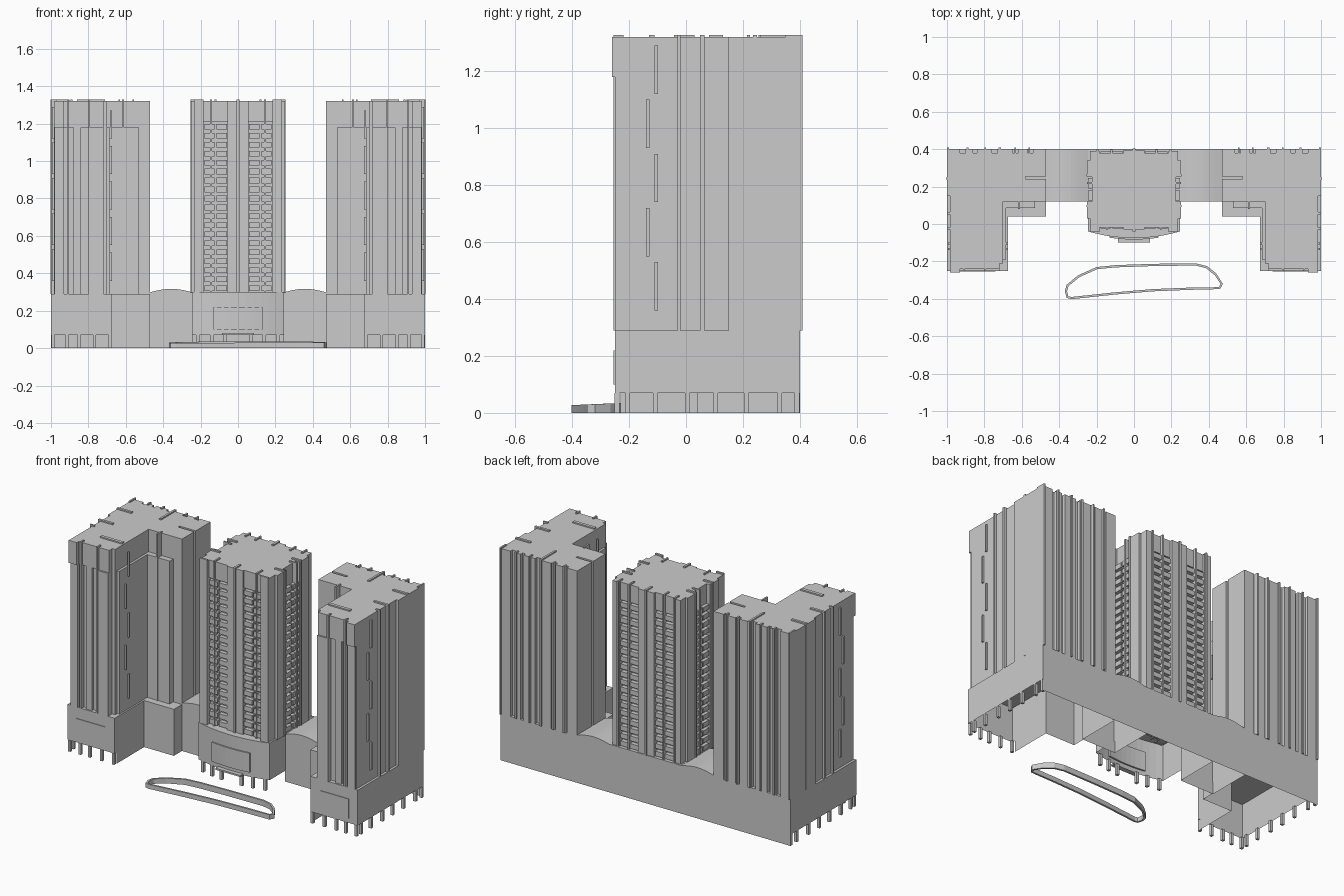
import bpy, bmesh, math
from mathutils import Vector

if "Cube" in bpy.data.objects:
    bpy.data.objects.remove(bpy.data.objects["Cube"])

def finish(name, bm):
    me = bpy.data.meshes.new(name)
    bm.to_mesh(me)
    bm.free()
    ob = bpy.data.objects.new(name, me)
    bpy.context.collection.objects.link(ob)
    return ob

def prism(name, pts, a, b, axis='z', open_bottom=True):
    """Closed outline extruded along z (x,y points) or y (x,z points)."""
    bm = bmesh.new()
    if axis == 'z':
        vs = [bm.verts.new((x, y, a)) for x, y in pts]
        d = Vector((0, 0, b - a))
    else:
        vs = [bm.verts.new((x, a, z)) for x, z in pts]
        d = Vector((0, b - a, 0))
    f = bm.faces.new(vs)
    r = bmesh.ops.extrude_face_region(bm, geom=[f], use_keep_orig=True)
    bmesh.ops.translate(bm, vec=d, verts=[v for v in r['geom'] if isinstance(v, bmesh.types.BMVert)])
    bmesh.ops.recalc_face_normals(bm, faces=bm.faces[:])
    if open_bottom:
        low = [f for f in bm.faces if f.normal.z < -0.9]
        bmesh.ops.delete(bm, geom=low, context='FACES')
    return finish(name, bm)

def boxes(name, items):
    """Many boxes in one mesh, each (x0, x1, y0, y1, z0, z1)."""
    bm = bmesh.new()
    for x0, x1, y0, y1, z0, z1 in items:
        vs = bmesh.ops.create_cube(bm, size=1)['verts']
        for v in vs:
            v.co = ((x0 + x1) / 2 + v.co.x * abs(x1 - x0),
                    (y0 + y1) / 2 + v.co.y * abs(y1 - y0),
                    (z0 + z1) / 2 + v.co.z * abs(z1 - z0))
    return finish(name, bm)

def wall(name, path, z0, z1):
    bm = bmesh.new()
    for (xa, ya), (xb, yb) in zip(path, path[1:]):
        bm.faces.new([bm.verts.new(c) for c in
                      ((xa, ya, z0), (xb, yb, z0), (xb, yb, z1), (xa, ya, z1))])
    return finish(name, bm)

def flip(items, s):
    return [(s * i[0], s * i[1]) + tuple(i[2:]) for i in items]

TOP, DECK, SOFFIT, HEAD = 1.32, 0.29, 0.07, 1.18

# Side tower outline: inner corner, grooved front, outer side, grooved back, inner slot
side_outline = [(0.47, 0.12), (0.70, 0.12), (0.70, -0.21), (0.72, -0.21), (0.72, -0.24)]
for x0, x1 in ((0.79, 0.84), (0.88, 0.93)):
    side_outline += [(x0, -0.24), (x0, -0.225), (x1, -0.225), (x1, -0.24)]
side_outline += [(0.985, -0.24), (0.985, 0.15), (1, 0.15), (1, 0.40)]
for x1, x0 in ((0.93, 0.90), (0.86, 0.84), (0.76, 0.73), (0.65, 0.62), (0.57, 0.54)):
    side_outline += [(x1, 0.40), (x1, 0.38), (x0, 0.38), (x0, 0.40)]
side_outline += [(0.47, 0.40), (0.47, 0.255), (0.58, 0.255), (0.58, 0.24), (0.47, 0.24)]

for s, side in ((1, 'right'), (-1, 'left')):
    prism(side + '_tower', [(s * x, y) for x, y in side_outline], DECK, TOP)

    # Fins that run up the walls and poke above the roof
    fins = [(0.712, 0.725, 0.26, 0.41), (0.90, 1.0, 0.05, 0.065), (0.90, 1.002, 0.235, 0.25),
            (0.97, 1.0, -0.03, -0.02), (0.555, 0.565, 0.38, 0.41), (0.63, 0.64, 0.38, 0.41),
            (0.79, 0.80, 0.38, 0.41), (0.885, 0.895, 0.38, 0.41), (0.99, 1.0, 0.35, 0.41),
            (0.79, 0.80, -0.255, -0.22), (0.905, 0.915, -0.255, -0.22), (0.61, 0.62, 0.08, 0.13)]
    boxes(side + '_tower_fins', flip([f + (DECK, TOP + 0.008) for f in fins], s))
    boxes(side + '_roof_fins', flip([(0.71, 0.86, -0.13, -0.11, 1.31, TOP + 0.008)], s))

    # Lower bays in the inner corner and front heads above the recesses
    boxes(side + '_tower_bays', flip([
        (0.53, 0.70, 0.085, 0.12, DECK, HEAD), (0.685, 0.70, -0.19, 0.085, DECK, HEAD),
        (0.72, 0.79, -0.25, -0.24, DECK, HEAD), (0.93, 0.98, -0.25, -0.24, DECK, HEAD)], s))
    boxes(side + '_tower_crown', flip([
        (0.79, 0.93, -0.24, -0.225, HEAD, TOP), (0.93, 0.985, -0.26, -0.24, HEAD, TOP)], s))

    # Staggered window screens on the outer and inner wing walls
    screens = []
    for i in range(5):
        z = 0.36 + i * 0.19
        y = -0.14 if i % 2 else -0.11
        screens += [(0.985, 0.995, y, y + 0.012, z, z + 0.17),
                    (0.675, 0.685, y, y + 0.012, z, z + 0.15)]
    boxes(side + '_window_screens', flip(screens, s))

    # Podium shell under the tower, and its walls down to the ground
    podium = [(0.47, 0.04), (0.675, 0.04), (0.675, -0.25), (1, -0.25), (1, 0.40), (0.47, 0.40)]
    prism(side + '_podium', [(s * x, y) for x, y in podium], SOFFIT, DECK)
    path = [(s * x, y) for x, y in ((0.47, 0.12), (0.47, 0.04), (0.675, 0.04), (0.675, -0.23))]
    wall(side + '_podium_inner_wall', path[::s], 0, SOFFIT)
    boxes(side + '_podium_panel', flip([(0.74, 0.94, -0.254, -0.25, 0.10, 0.22)], s))

    # Ground-floor posts along the outer side and front
    posts = [(0.982, 1.0, y - 0.008, y + 0.008, 0, SOFFIT)
             for y in (-0.205, -0.108, 0.005, 0.105, 0.212, 0.33, 0.39)]
    posts += [(x - 0.008, x + 0.008, -0.252, -0.234, 0, SOFFIT)
              for x in (0.685, 0.768, 0.85, 0.915, 0.988)]
    boxes(side + '_podium_posts', flip(posts, s))

    # Link with arched roof between the side and central podium
    arch = [(0.24, 0), (0.475, 0)]
    for i in range(13):
        t = i / 12
        arch.append((0.475 - 0.235 * t, 0.297 + 0.02 * math.sin(math.pi * t)))
    prism(side + '_link', [(s * x, z) for x, z in arch], 0.12, 0.40, axis='y')

# Back wall at ground level
wall('back_wall', [(1, 0.40), (-1, 0.40)], 0, SOFFIT)

# Central tower
half = [(0.055, -0.03), (0.055, 0.0), (0.185, 0.0), (0.185, -0.035), (0.235, -0.035),
        (0.235, 0.03), (0.25, 0.03), (0.25, 0.12), (0.225, 0.12), (0.225, 0.25),
        (0.25, 0.25), (0.25, 0.34), (0.235, 0.34), (0.235, 0.39), (0.185, 0.39),
        (0.185, 0.36), (0.055, 0.36), (0.055, 0.395)]
prism('central_tower', half + [(-x, y) for x, y in reversed(half)], 0.295, TOP)

rails, heads, cfins = [], [], []
for s in (1, -1):
    # Balcony rails on every floor, front, back and sides
    for i in range(19):
        z = 0.305 + i * 0.048
        for x0, x1 in ((0.06, 0.115), (0.125, 0.18)):
            rails += [(s * x0, s * x1, -0.025, 0.0, z, z + 0.03),
                      (s * x0, s * x1, 0.36, 0.387, z, z + 0.03)]
        for y0, y1 in ((0.125, 0.18), (0.19, 0.245)):
            rails.append((s * 0.225, s * 0.246, y0, y1, z, z + 0.03))
    # Heads closing the balcony shafts at the top
    heads += [(s * 0.055, s * 0.185, -0.02, 0.0, 1.21, TOP),
              (s * 0.055, s * 0.185, 0.36, 0.38, 1.21, TOP)]
    # Fins
    for x0, x1, y0, y1 in ((0.14, 0.15, -0.03, 0.03), (0.19, 0.255, 0.255, 0.268),
                           (0.19, 0.255, 0.09, 0.102), (0.20, 0.252, 0.215, 0.225),
                           (0.115, 0.125, 0.34, 0.398), (0.19, 0.2, 0.35, 0.40),
                           (0.185, 0.235, -0.042, -0.03)):
        cfins.append((s * x0, s * x1, y0, y1, 0.295, TOP + 0.008))
cfins += [(-0.007, 0.007, -0.04, 0.02, 0.295, TOP + 0.008),
          (-0.007, 0.007, 0.34, 0.403, 0.295, TOP + 0.008)]
boxes('balcony_rails', rails)
boxes('balcony_heads', heads)
boxes('central_tower_fins', cfins)

# Central podium with bowed front, and the bowed panel on it
def bow(x):
    return -0.04 - 0.035 * (1 - (x / 0.245) ** 2)
xs = [-0.245 + 0.49 * i / 12 for i in range(13)]
prism('central_podium', [(x, bow(x)) for x in xs] + [(0.245, 0.40), (-0.245, 0.40)], SOFFIT, 0.30)
xs = [-0.13 + 0.26 * i / 8 for i in range(9)]
prism('front_panel', [(x, bow(x) - 0.008) for x in xs] + [(x, bow(x) + 0.01) for x in xs[::-1]],
      0.10, 0.22, open_bottom=False)
boxes('entrance_canopy', [(-0.085, 0.085, -0.10, -0.07, 0.07, 0.08)])
boxes('entrance_posts', [(x - 0.009, x + 0.009, bow(x) + 0.002, bow(x) + 0.02, 0, SOFFIT)
                         for x in (-0.215, -0.14, -0.07, 0.07, 0.14, 0.215)])

# Low curb ring in the forecourt
ring = [(-0.37, -0.36), (-0.36, -0.395), (-0.335, -0.402), (-0.1, -0.377), (0.1, -0.36),
        (0.3, -0.352), (0.46, -0.348), (0.475, -0.32), (0.44, -0.265), (0.39, -0.225),
        (0.33, -0.21), (0.1, -0.213), (-0.1, -0.22), (-0.2, -0.23), (-0.3, -0.275), (-0.36, -0.325)]
bm = bmesh.new()
rows = []
for i, p in enumerate(ring):
    a, b, c = Vector(ring[i - 1]), Vector(p), Vector(ring[(i + 1) % len(ring)])
    t = ((b - a).normalized() + (c - b).normalized()).normalized()
    q = b + Vector((-t.y, t.x)) * 0.012
    h = 0.035 + (p[1] + 0.21) * 0.04
    rows.append([bm.verts.new(v) for v in ((b.x, b.y, 0), (b.x, b.y, h), (q.x, q.y, h), (q.x, q.y, 0))])
for i in range(len(rows)):
    r0, r1 = rows[i - 1], rows[i]
    for k in range(4):
        bm.faces.new((r0[k], r1[k], r1[(k + 1) % 4], r0[(k + 1) % 4]))
bmesh.ops.recalc_face_normals(bm, faces=bm.faces[:])
finish('curb_ring', bm)
